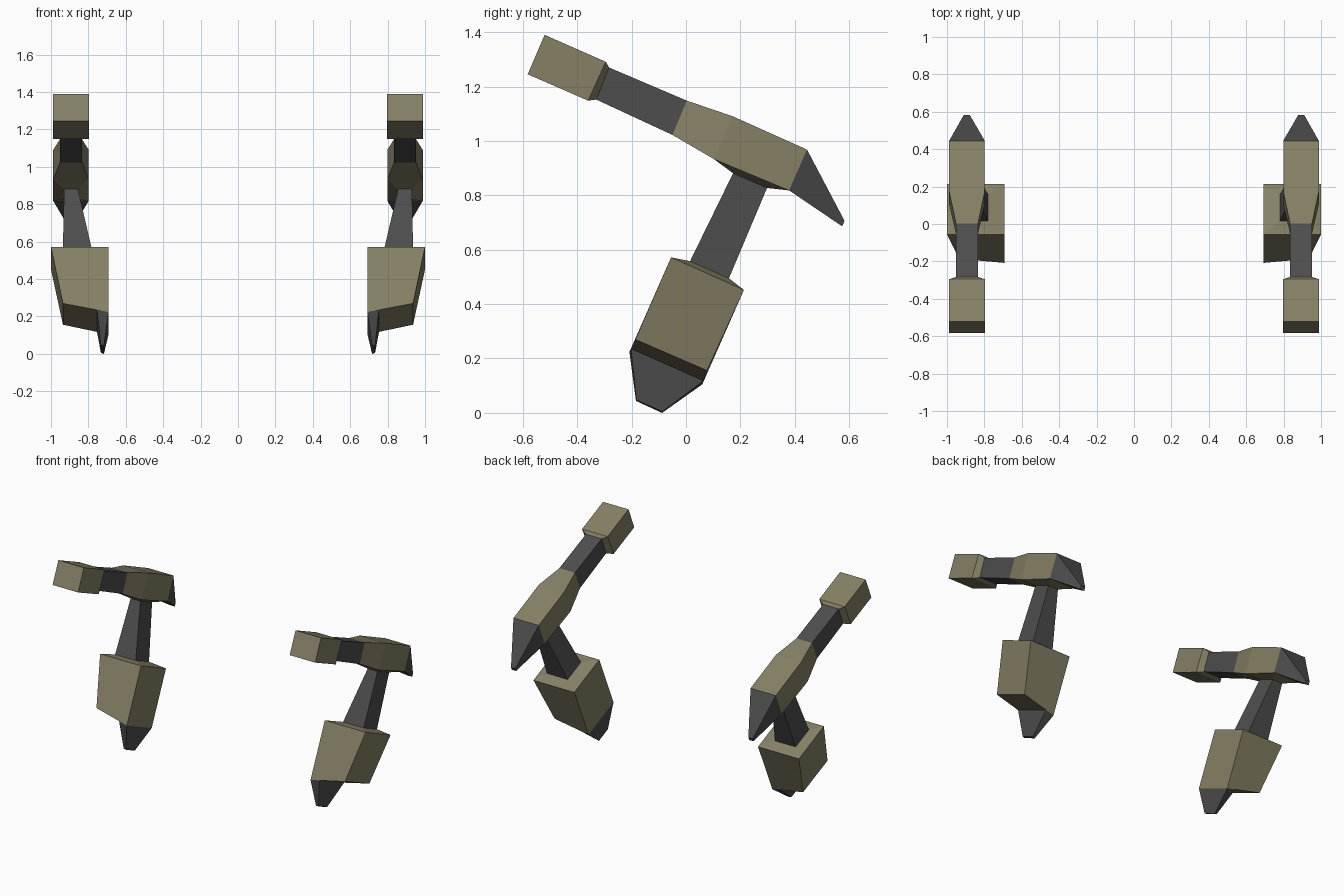
import bpy, bmesh

if "Cube" in bpy.data.objects:
    bpy.data.objects.remove(bpy.data.objects["Cube"])


def material(name, rgb):
    m = bpy.data.materials.new(name)
    m.diffuse_color = (*rgb, 1)
    m.use_nodes = True
    m.node_tree.nodes["Principled BSDF"].inputs["Base Color"].default_value = m.diffuse_color
    return m


OLIVE = material("olive", (0.235, 0.215, 0.13))
DARK = material("dark grey", (0.075, 0.075, 0.077))


def ring(x0, x1, a, b, a1=None, b1=None):
    """Four corners: inner x0 and outer x1, at side-view (y, z) points a and b.
    a1 and b1 shift the outer corners."""
    a1, b1 = a1 or a, b1 or b
    return [(x0, *a), (x1, *a1), (x1, *b1), (x0, *b)]


def loft(name, mat, rings):
    """Join four-sided rings into a closed solid, once for each side."""
    for side, s in (("right", 1), ("left", -1)):
        bm = bmesh.new()
        loops = [[bm.verts.new((s * x, y, z)) for x, y, z in r] for r in rings]
        for p, q in zip(loops, loops[1:]):
            for i in range(4):
                j = (i + 1) % 4
                bm.faces.new((p[i], p[j], q[j], q[i]))
        bm.faces.new(loops[0])
        bm.faces.new(loops[-1])
        bmesh.ops.recalc_face_normals(bm, faces=bm.faces)
        me = bpy.data.meshes.new(f"{side}_{name}")
        bm.to_mesh(me)
        bm.free()
        me.materials.append(mat)
        bpy.context.collection.objects.link(bpy.data.objects.new(me.name, me))


# Shared cross-sections
wrist = ring(0.834, 0.952, (-0.283, 1.27), (-0.33, 1.152))
forearm_end = ring(0.834, 0.952, (0.003, 1.148), (-0.05, 1.022))
elbow_mid = ring(0.798, 0.988, (0.173, 1.09), (0.103, 0.933))
elbow_back = ring(0.798, 0.988, (0.445, 0.968), (0.379, 0.818))
arm_top = ring(0.856, 0.930, (0.173, 0.881), (0.298, 0.827))
arm_base = ring(0.781, 0.936, (0.015, 0.558), (0.158, 0.495))

# Fist block with its shallow tapered cuff
loft("fist", OLIVE, [
    ring(0.797, 0.989, (-0.52, 1.39), (-0.582, 1.245)),
    ring(0.797, 0.989, (-0.295, 1.291), (-0.36, 1.148)),
    wrist])

# Forearm rod
loft("forearm", DARK, [wrist, forearm_end])

# Elbow guard and the socket beneath it
loft("elbow_guard", OLIVE, [forearm_end, elbow_mid, elbow_back])
loft("elbow_socket", OLIVE, [
    ring(0.798, 0.988, (0.103, 0.933), (0.379, 0.818)), arm_top])

# Elbow spike
loft("elbow_spike", DARK, [
    elbow_back, ring(0.878, 0.910, (0.583, 0.706), (0.574, 0.686))])

# Upper arm rod
loft("upper_arm", DARK, [arm_top, arm_base])

# Shoulder block, outer side slanting in towards the bottom
loft("shoulder_block", OLIVE, [
    arm_base,
    ring(0.692, 1.0, (-0.055, 0.572), (0.213, 0.452)),
    ring(0.692, 0.936, (-0.208, 0.224), (0.06, 0.105),
         (-0.186, 0.27), (0.077, 0.156))])

# Pointed fin under the shoulder block
loft("shoulder_fin", DARK, [
    ring(0.692, 0.754, (-0.208, 0.224), (0.06, 0.105),
         (-0.202, 0.236), (0.064, 0.118)),
    ring(0.717, 0.733, (-0.184, 0.044), (-0.088, 0.0),
         (-0.183, 0.048), (-0.087, 0.005))])
